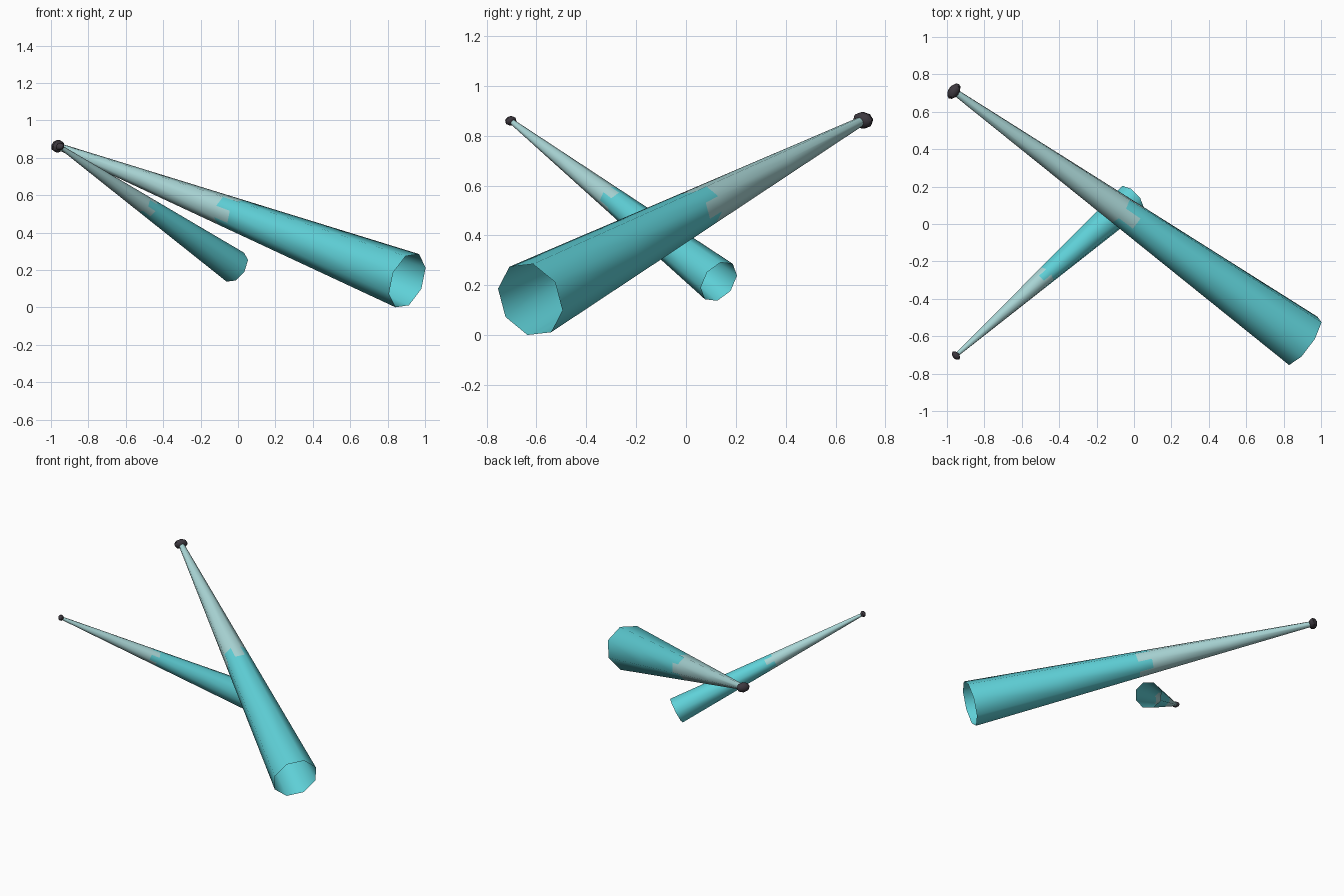
import bpy, bmesh, math
from mathutils import Vector, Matrix

if "Cube" in bpy.data.objects:
    bpy.data.objects.remove(bpy.data.objects["Cube"])


def material(name, rgb):
    m = bpy.data.materials.new(name)
    m.diffuse_color = (*rgb, 1)
    m.use_nodes = True
    m.node_tree.nodes["Principled BSDF"].inputs["Base Color"].default_value = m.diffuse_color
    return m


TEAL = material("teal", (0.115, 0.64, 0.69))
PALE = material("pale teal", (0.40, 0.67, 0.67))
DARK = material("charcoal", (0.047, 0.04, 0.05))
SIDES = 8


def finish(name, bm, mats):
    mesh = bpy.data.meshes.new(name)
    bm.to_mesh(mesh)
    bm.free()
    for m in mats:
        mesh.materials.append(m)
    for p in mesh.polygons:
        p.use_smooth = True
    obj = bpy.data.objects.new(name, mesh)
    bpy.context.collection.objects.link(obj)
    return obj


def light_beam(prefix, tip, end, scale, turn):
    tip, end = Vector(tip), Vector(end)
    axis = (end - tip).normalized()
    side = Vector((-axis.y, axis.x, 0)).normalized()
    if side.y < 0:
        side.negate()
    up = (Vector((0, 0, 1)) - axis * axis.z).normalized()

    # Open tapered beam, pale near the lamp with a ragged change to teal
    bm = bmesh.new()
    stops = (0, 0.25, 0.475, 0.515, 0.75, 1)
    rings = []
    for t in stops:
        r = scale * (0.018 + (0.156 - 0.018) * t)
        ring = []
        for i in range(SIDES):
            a = math.radians(turn) + math.tau * i / SIDES
            ring.append(bm.verts.new(tip.lerp(end, t) + r * (math.cos(a) * side + math.sin(a) * up)))
        rings.append(ring)
    for k in range(len(stops) - 1):
        for i in range(SIDES):
            j = (i + 1) % SIDES
            f = bm.faces.new((rings[k][i], rings[k][j], rings[k + 1][j], rings[k + 1][i]))
            f.material_index = 1 if k < 2 or (k == 2 and i % 2 == 0) else 0
    bmesh.ops.recalc_face_normals(bm, faces=bm.faces)
    # Outward normals on the open shell
    f = bm.faces[0]
    c = f.calc_center_median()
    if f.normal.dot(c - (tip + axis * (c - tip).dot(axis))) < 0:
        bmesh.ops.reverse_faces(bm, faces=bm.faces)
    finish(prefix + "_beam", bm, (TEAL, PALE))

    # Flattened lamp head wider than it is tall
    bm = bmesh.new()
    bmesh.ops.create_uvsphere(bm, u_segments=8, v_segments=6, radius=1)
    cols = (side * 0.047 * scale, up * 0.035 * scale, axis * 0.029 * scale)
    m = Matrix([[v[r] for v in cols] + [tip[r]] for r in range(3)] + [[0, 0, 0, 1]])
    bmesh.ops.transform(bm, matrix=m, verts=bm.verts)
    bmesh.ops.recalc_face_normals(bm, faces=bm.faces)
    lamp = finish(prefix + "_lamp", bm, (DARK,))
    bpy.ops.object.select_all(action='DESELECT')
    lamp.select_set(True)
    bpy.context.view_layer.objects.active = lamp
    bpy.ops.object.shade_smooth_by_angle(angle=math.radians(35))


light_beam("large", (-0.963, 0.71, 0.862), (0.905, -0.625, 0.143), 1.0, -17)
light_beam("small", (-0.952, -0.703, 0.86), (-0.014, 0.132, 0.215), 0.58, 17)
